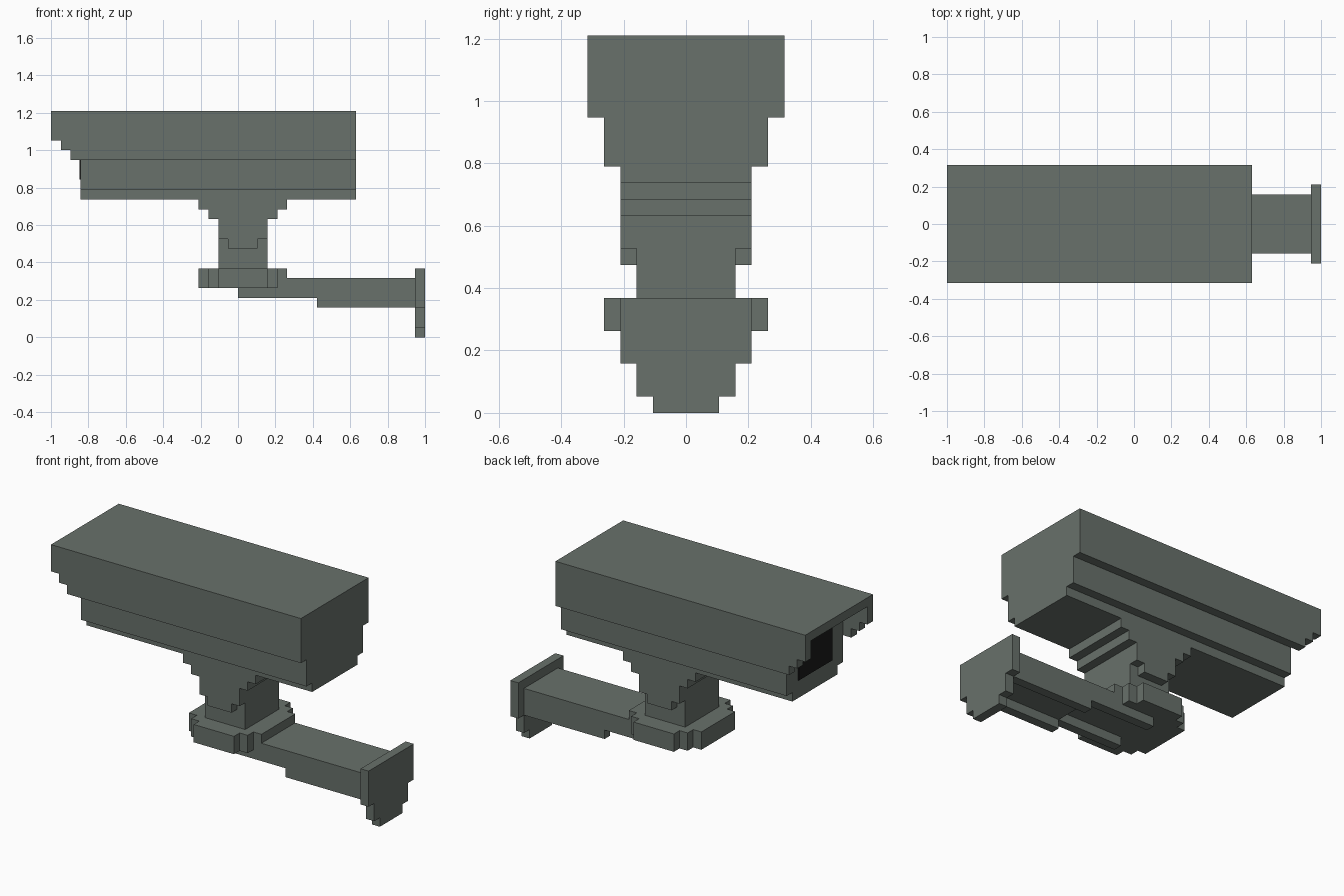
import bpy
import bmesh
from mathutils import Vector

U = 2 / 38  # one block of the grid

cube = bpy.data.objects.get("Cube")
if cube:
    bpy.data.objects.remove(cube, do_unlink=True)


def material(name, color):
    m = bpy.data.materials.new(name)
    m.use_nodes = True
    m.diffuse_color = (*color, 1)
    m.node_tree.nodes["Principled BSDF"].inputs["Base Color"].default_value = (*color, 1)
    return m


GREY = material("green_grey_metal", (0.14, 0.165, 0.147))
BLACK = material("lens_black", (0.011, 0.011, 0.011))


def prism(name, axis, outline, lo, hi, mat=GREY):
    """Extrude an outline, in blocks, along an axis from lo to hi.
    Block x runs 0..38 left to right, y is centred, z starts at the floor."""
    place = {"x": lambda a, b, t: (t, a, b),
             "y": lambda a, b, t: (a, t, b),
             "z": lambda a, b, t: (a, b, t)}[axis]
    bm = bmesh.new()
    verts = []
    for a, b in outline:
        x, y, z = place(a, b, lo)
        verts.append(bm.verts.new(((x - 19) * U, y * U, z * U)))
    face = bm.faces.new(verts)
    shift = Vector((axis == "x", axis == "y", axis == "z")) * (hi - lo) * U
    new = bmesh.ops.extrude_face_region(bm, geom=[face])["geom"]
    bmesh.ops.translate(bm, vec=shift,
                        verts=[v for v in new if isinstance(v, bmesh.types.BMVert)])
    bmesh.ops.recalc_face_normals(bm, faces=bm.faces)
    mesh = bpy.data.meshes.new(name)
    bm.to_mesh(mesh)
    bm.free()
    mesh.materials.append(mat)
    obj = bpy.data.objects.new(name, mesh)
    bpy.context.collection.objects.link(obj)
    return obj


def rect(a0, a1, b0, b1):
    return [(a0, b0), (a1, b0), (a1, b1), (a0, b1)]


def stairs(levels, centre=0):
    """Symmetric stepped outline from (half width, bottom, top) levels."""
    half = [p for w, b, t in levels for p in ((w, b), (w, t))]
    return ([(centre + w, h) for w, h in half]
            + [(centre - w, h) for w, h in reversed(half)])


# Camera housing, stepped in towards the bottom
prism("housing", "x", stairs([(4, 14, 15), (5, 15, 18), (6, 18, 23)]), 3, 31)

# Hood overhang: roof and two stepped cheeks
prism("hood_roof", "x", rect(-6, 6, 22, 23), 0, 3)
cheek = [(3, 18), (3, 22), (0, 22), (0, 20), (1, 20), (1, 19), (2, 19), (2, 18)]
for name, y in (("hood_front_cheek", -6), ("hood_back_cheek", 5)):
    prism(name, "y", cheek, y, y + 1)

# Dark lens window
prism("lens_window", "x", rect(-3, 3, 16, 20), 2.9, 3, BLACK)

# Neck: core post with flared top, and a side flap on each face
MID = 19.5
prism("neck_core", "y",
      stairs([(2.5, 7, 12), (3.5, 12, 13), (4.5, 13, 14)], MID), -3, 3)
flap = stairs([(1.5, 9, 10), (2.5, 10, 12), (3.5, 12, 13), (4.5, 13, 14)], MID)
for name, y in (("neck_front_flap", -4), ("neck_back_flap", 3)):
    prism(name, "y", flap, y, y + 1)

# Turntable with stepped round corners
prism("turntable", "z",
      stairs([(2.5, -5, -4), (3.5, -4, -3), (4.5, -3, 3), (3.5, 3, 4), (2.5, 4, 5)], MID),
      5, 7)

# Arm: centre web with a deeper rail along each edge
web = [(24, 5), (27, 5), (27, 4), (37, 4), (37, 6), (24, 6)]
prism("arm_web", "y", web, -2, 2)
rail = [(19, 4), (27, 4), (27, 3), (37, 3), (37, 6), (24, 6), (24, 5), (19, 5)]
for name, y in (("arm_front_rail", -3), ("arm_back_rail", 2)):
    prism(name, "y", rail, y, y + 1)

# Wall plate, stepped in towards the bottom
prism("wall_plate", "x", stairs([(2, 0, 1), (3, 1, 3), (4, 3, 7)]), 37, 38)
